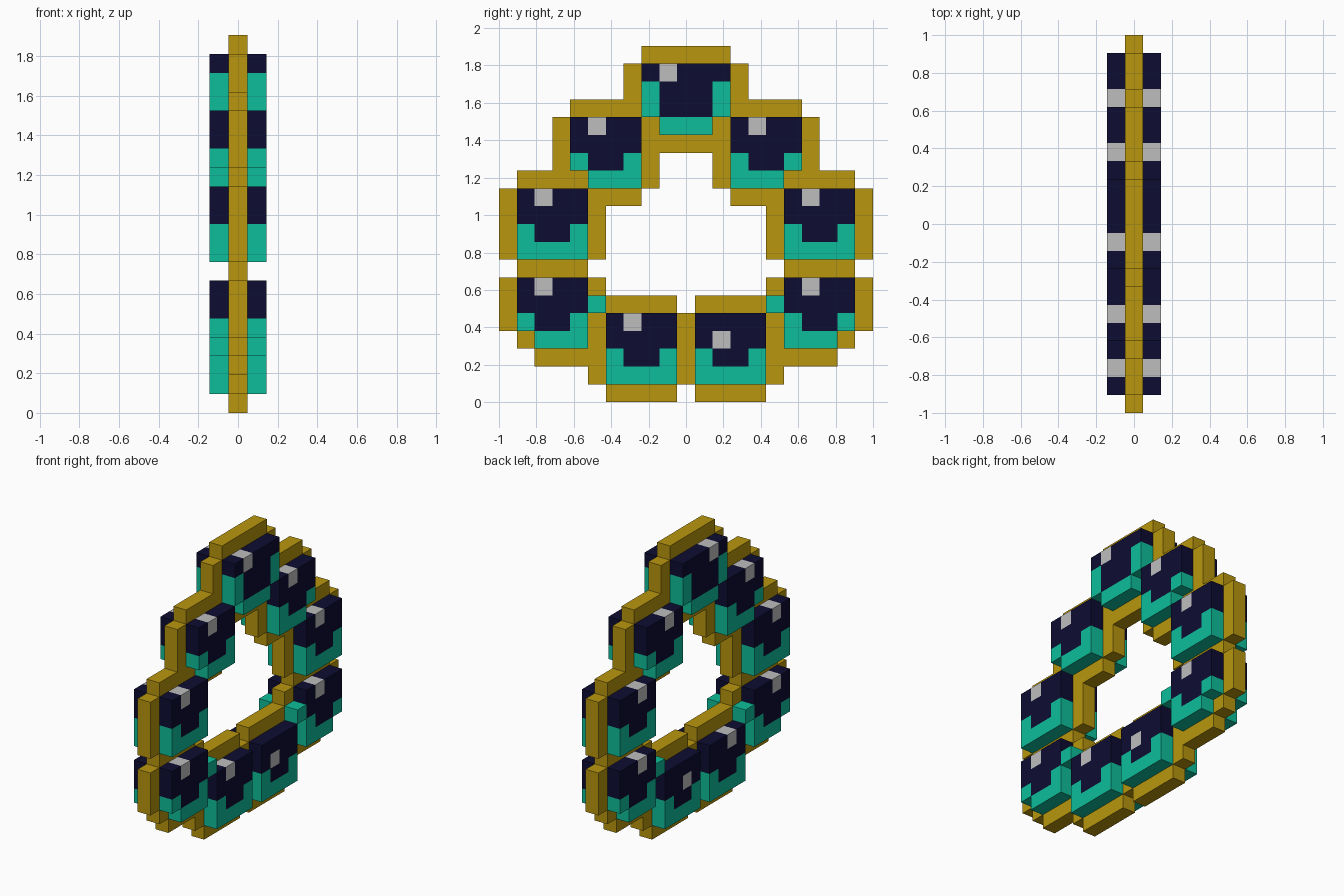
import bpy
import bmesh

cube = bpy.data.objects.get("Cube")
if cube:
    bpy.data.objects.remove(cube, do_unlink=True)

U = 2 / 21  # side of one block


def make_material(name, rgb):
    mat = bpy.data.materials.new(name)
    mat.use_nodes = True
    mat.diffuse_color = (*rgb, 1)
    bsdf = mat.node_tree.nodes["Principled BSDF"]
    bsdf.inputs["Base Color"].default_value = (*rgb, 1)
    bsdf.inputs["Roughness"].default_value = 0.8
    return mat


GOLD = make_material("gold", (0.479, 0.305, 0.004))
PALETTE = {
    "N": make_material("navy", (0.004, 0.0037, 0.032)),
    "T": make_material("teal", (0.0044, 0.515, 0.328)),
    "W": make_material("pale grey", (0.515, 0.515, 0.515)),
}


def block_slab(name, cells, x0, x1, materials, mirror=False):
    """Solid slab from {(column, row): material index}, thick from x0 to x1."""
    bm = bmesh.new()
    verts = {}

    def vert(x, c, r):
        if (x, c, r) not in verts:
            verts[x, c, r] = bm.verts.new((x, -1 + c * U, r * U))
        return verts[x, c, r]

    for (c, r), mat in cells.items():
        corners = [(c, r), (c + 1, r), (c + 1, r + 1), (c, r + 1)]
        outside = [(c, r - 1), (c + 1, r), (c, r + 1), (c - 1, r)]
        faces = [bm.faces.new([vert(x1, *p) for p in corners]),
                 bm.faces.new([vert(x0, *p) for p in reversed(corners)])]
        # Side walls only where the neighbouring block is missing
        for i, n in enumerate(outside):
            if n not in cells:
                a, b = corners[i], corners[(i + 1) % 4]
                faces.append(bm.faces.new(
                    [vert(x0, *a), vert(x0, *b), vert(x1, *b), vert(x1, *a)]))
        for f in faces:
            f.material_index = mat
    mesh = bpy.data.meshes.new(name)
    bm.to_mesh(mesh)
    bm.free()
    for m in materials:
        mesh.materials.append(m)
    obj = bpy.data.objects.new(name, mesh)
    bpy.context.collection.objects.link(obj)
    if mirror:
        mod = obj.modifiers.new("Mirror", "MIRROR")
        mod.use_mirror_merge = False
    return obj


# Gold frame: first and last column of the left half of every row, bottom up.
# A last column of 10 reaches the middle; the right half mirrors it.
ROWS = [(6, 9), (5, 10), (2, 10), (1, 10), (0, 10), (0, 9), (0, 5), (1, 4),
        (0, 5), (0, 5), (0, 5), (0, 7), (1, 8), (3, 8), (3, 10), (3, 10),
        (4, 10), (7, 10), (7, 10), (8, 10)]
frame = {}
for row, (first, last) in enumerate(ROWS):
    for col in range(first, last + 1):
        frame[col, row] = frame[20 - col, row] = 0
block_slab("ring_frame", frame, -U / 2, U / 2, [GOLD])

# Gem patterns from the top row down; "." leaves the frame showing
FULL = ["NWNN", "NNNN", "TNNT", "TTTT"]
CUT_LEFT = ["NWNN", "NNNN", "TNNT", ".TTT"]
CUT_RIGHT = ["NWNN", "NNNN", "TNNT", "TTT."]
LOW_GLINT = ["NNNN", "NWNN", "TNNT", "TTTT"]
CROWN = ["NWNNN", "TNNNT", "TNNNT", ".TTT."]

# name, left column, bottom row, pattern
GEMS = [
    ("top_gem", 8, 15, CROWN),
    ("upper_front_gem", 4, 12, CUT_LEFT),
    ("upper_back_gem", 13, 12, CUT_RIGHT),
    ("middle_front_gem", 1, 8, FULL),
    ("middle_back_gem", 16, 8, FULL),
    ("lower_front_gem", 1, 3, CUT_LEFT),
    ("lower_back_gem", 16, 3, CUT_RIGHT),
    ("bottom_front_gem", 6, 1, FULL),
    ("bottom_back_gem", 11, 1, LOW_GLINT),
    ("front_teal_stud", 5, 5, ["T"]),
    ("back_teal_stud", 15, 5, ["T"]),
]
for name, col, row, pattern in GEMS:
    used = sorted(set("".join(pattern)) - {"."})
    cells = {(col + i, row + j): used.index(ch)
             for j, line in enumerate(reversed(pattern))
             for i, ch in enumerate(line) if ch != "."}
    # Raised on both faces of the ring
    block_slab(name, cells, U / 2, 1.5 * U, [PALETTE[k] for k in used], mirror=True)
